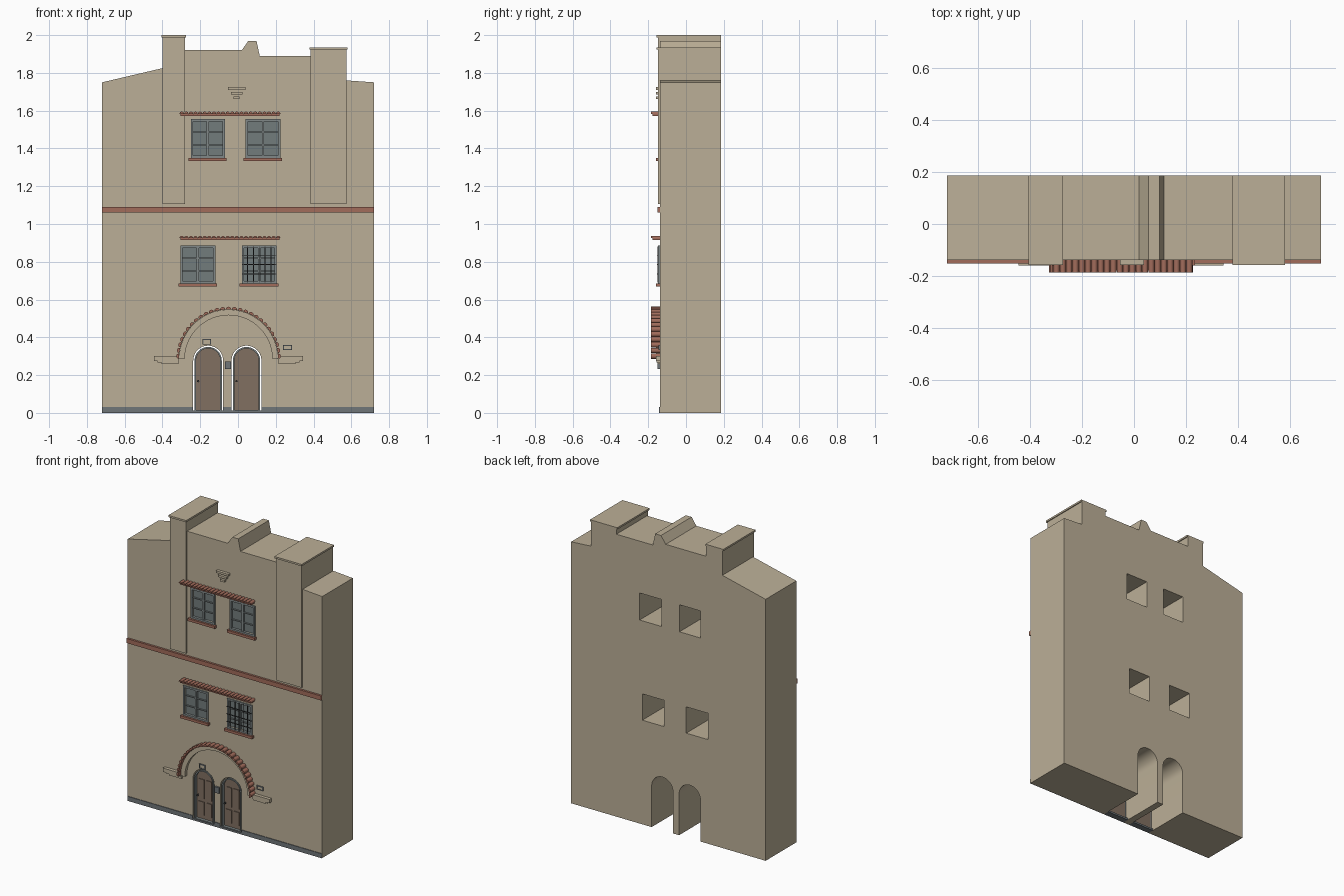
import bpy, bmesh
from math import pi, sin, cos, radians

cube = bpy.data.objects.get("Cube")
if cube:
    bpy.data.objects.remove(cube, do_unlink=True)


def material(name, rgb):
    m = bpy.data.materials.new(name)
    m.use_nodes = True
    m.diffuse_color = (*rgb, 1)
    m.node_tree.nodes["Principled BSDF"].inputs["Base Color"].default_value = (*rgb, 1)
    return m


STUCCO = material("sand stucco", (0.50, 0.43, 0.31))
CLAY = material("terracotta", (0.36, 0.15, 0.105))
FRAME = material("grey frame", (0.22, 0.25, 0.25))
GLASS = material("window glass", (0.17, 0.20, 0.20))
STONE = material("grey stone", (0.16, 0.18, 0.19))
WOOD = material("brown wood", (0.22, 0.16, 0.12))
IRON = material("dark iron", (0.04, 0.04, 0.04))

WALL = -0.138   # front face of the wall
BACK = 0.186


def plate(name, loops, y0, y1, mat, smooth=False):
    """Extrude x-z outlines (inner outlines become holes) from y0 to y1."""
    curve = bpy.data.curves.new(name, "CURVE")
    curve.dimensions = "2D"
    curve.fill_mode = "BOTH"
    curve.extrude = abs(y1 - y0) / 2
    for loop in loops:
        s = curve.splines.new("POLY")
        s.points.add(len(loop) - 1)
        for p, (x, z) in zip(s.points, loop):
            p.co = (x, z, 0, 1)
        s.use_cyclic_u = True
    temp = bpy.data.objects.new(name, curve)
    mesh = bpy.data.meshes.new_from_object(temp)
    bpy.data.objects.remove(temp)
    bm = bmesh.new()
    bm.from_mesh(mesh)
    bmesh.ops.remove_doubles(bm, verts=bm.verts, dist=1e-5)
    for v in bm.verts:
        x, z, d = v.co
        v.co = (x, (y0 + y1) / 2 - d, z)
    bmesh.ops.recalc_face_normals(bm, faces=bm.faces)
    for f in bm.faces:
        f.smooth = smooth
    bm.to_mesh(mesh)
    bm.free()
    mesh.name = name
    mesh.materials.clear()
    mesh.materials.append(mat)
    mesh.set_sharp_from_angle(angle=radians(30))
    ob = bpy.data.objects.new(name, mesh)
    bpy.context.collection.objects.link(ob)
    return ob


def rect(x0, x1, z0, z1):
    return [(x0, z0), (x1, z0), (x1, z1), (x0, z1)]


def arc(cx, cz, r, a0=0, a1=pi, n=20):
    return [(cx + r * cos(a0 + (a1 - a0) * i / n), cz + r * sin(a0 + (a1 - a0) * i / n))
            for i in range(n + 1)]


def arched(cx, half, z0, spring):
    """Round-headed outline, from bottom right over to bottom left."""
    return [(cx + half, z0)] + arc(cx, spring, half) + [(cx - half, z0)]


# Layout of openings
DOORS = {"left": 0.045, "right": -0.158}
HALF, SPRING = 0.079, 0.277
WINDOWS = {"upper_right": (-0.25, -0.07, 1.35, 1.555), "upper_left": (0.04, 0.225, 1.35, 1.555),
           "lower_right": (-0.305, -0.12, 0.685, 0.885), "lower_left": (0.02, 0.205, 0.685, 0.885)}

# Wall with stepped parapet, door notches and window tunnels
outline = [(0.72, 0), (0.72, 1.75), (0.575, 1.76), (0.575, 1.93), (0.385, 1.93), (0.385, 1.89),
           (0.115, 1.89), (0.098, 1.97), (0.055, 1.97), (0.02, 1.92), (-0.28, 1.92),
           (-0.28, 1.99), (-0.40, 1.99), (-0.40, 1.825), (-0.72, 1.75), (-0.72, 0)]
for side in ("right", "left"):
    outline += arched(DOORS[side], HALF, 0, SPRING)[::-1]
holes = [rect(a + 0.012, b - 0.012, c + 0.012, d - 0.012) for a, b, c, d in WINDOWS.values()]
plate("wall", [outline] + holes, WALL, BACK, STUCCO, True)

# Pilasters and their caps
for side, x0, x1, top in (("right", -0.40, -0.28, 2.0), ("left", 0.385, 0.575, 1.935)):
    plate(side + "_pilaster", [rect(x0, x1, 1.105, top - 0.01)], -0.148, WALL, STUCCO)
    plate(side + "_pilaster_cap", [rect(x0 - 0.006, x1 + 0.006, top - 0.012, top)],
          -0.157, BACK, STUCCO)

# String course and plinth, broken at the doors
plate("string_course", [rect(-0.72, 0.72, 1.06, 1.09)], -0.152, WALL, CLAY)
r, l = DOORS["right"], DOORS["left"]
plate("plinth", [rect(-0.72, r - HALF, 0, 0.03), rect(r + HALF, l - HALF, 0, 0.03),
                 rect(l + HALF, 0.72, 0, 0.03)], -0.142, WALL, STONE)

# Windows
for name, (x0, x1, z0, z1) in WINDOWS.items():
    mid, t = (x0 + x1) / 2, 0.012
    inner = (x0 + t, x1 - t, z0 + t, z1 - t)
    plate(name + "_surround", [rect(x0, x1, z0, z1), rect(*inner)], -0.147, -0.12, FRAME)
    plate(name + "_glass", [rect(*inner)], -0.130, -0.126, GLASS)
    plate(name + "_mullion", [rect(mid - 0.006, mid + 0.006, z0 + t, z1 - t)],
          -0.142, -0.130, FRAME)
    rails = [z0 + (z1 - z0) * k / 3 for k in (1, 2)]
    plate(name + "_glazing_bars", [rect(x0 + t, x1 - t, z - 0.003, z + 0.003) for z in rails],
          -0.138, -0.130, FRAME)
    plate(name + "_sill", [rect(x0 - 0.011, x1 + 0.009, z0 - 0.017, z0)], -0.160, WALL, CLAY)

# Iron grille on one lower window
x0, x1, z0, z1 = WINDOWS["lower_left"]
plate("grille_uprights", [rect(x - 0.002, x + 0.002, z0 + 0.005, z1 - 0.005) for x in
      [x0 + (x1 - x0) * k / 6 for k in range(1, 6)]], -0.151, -0.147, IRON)
plate("grille_rails", [rect(x0, x1, z - 0.002, z + 0.002) for z in
      [z0 + (z1 - z0) * k / 4 for k in (1, 2, 3)]], -0.154, -0.151, IRON)

# Tiled canopies over each pair of windows
for name, z in (("upper", 1.573), ("lower", 0.915)):
    plate(name + "_canopy_board", [rect(-0.305, 0.22, z, z + 0.010)], -0.178, WALL, CLAY)
    step = 0.535 / 22
    tiles = [arc(-0.31 + step * (i + 0.5), z + 0.0105, step * 0.47, n=8) for i in range(22)]
    plate(name + "_canopy_tiles", tiles, -0.186, WALL, CLAY, True)

# Entrance arch with a crest of barrel tiles
AX, AZ = -0.05, 0.285
plate("entrance_arch", [arc(AX, AZ, 0.262, n=40) + arc(AX, AZ, 0.232, pi, 0, 40)],
      -0.160, WALL, STUCCO, True)
tiles = []
for i in range(27):
    a = pi * (i + 0.5) / 27
    tiles.append(arc(AX + 0.263 * cos(a), AZ + 0.263 * sin(a), 0.0142,
                     a - pi / 2, a + pi / 2, 8))
plate("arch_tiles", tiles, -0.186, WALL, CLAY, True)

# Stepped imposts either side of the arch
for side, s in (("left", 1), ("right", -1)):
    for i, (reach, z) in enumerate(((0.395, 0.275), (0.375, 0.267), (0.355, 0.258))):
        a, b = sorted((AX + s * 0.265, AX + s * reach))
        plate(f"{side}_impost_{i}", [rect(a, b, z, 0.30 if i == 0 else z + 0.009)],
              -0.160 + 0.005 * i, WALL, STUCCO)

# Stepped ornament under the parapet
for i, half in enumerate((0.046, 0.031, 0.016)):
    z = 1.71 - 0.024 * i
    plate(f"parapet_ornament_{i}", [rect(-0.007 - half, -0.007 + half, z, z + 0.014)],
          -0.158, WALL, STUCCO)

# Doors with frame, panels, knob and threshold
for side, cx in DOORS.items():
    name = side + "_door"
    plate(name + "_frame", [arched(cx, 0.072, 0.01, SPRING), arched(cx, 0.064, 0.016, SPRING)],
          -0.137, -0.108, FRAME, True)
    plate(name, [arched(cx, 0.0645, 0.015, SPRING)], -0.118, -0.108, WOOD, True)
    panels = []
    for s in (-1, 1):
        a, b = sorted((cx + s * 0.008, cx + s * 0.048))
        panels += [rect(a, b, 0.04, 0.13), rect(a, b, 0.15, 0.28)]
    plate(name + "_panels", panels, -0.123, -0.118, WOOD)
    plate(name + "_knob", [arc(cx - 0.053, 0.168, 0.006, 0, 2 * pi * 11 / 12, 11)],
          -0.131, -0.118, IRON)
    plate(name + "_threshold", [rect(cx - HALF, cx + HALF, 0, 0.012)], -0.142, -0.10, STONE)

# Blank wall plaques and the letter box
for name, x, z, w, h in (("right_plaque", -0.165, 0.376, 0.022, 0.015),
                         ("left_plaque", 0.262, 0.347, 0.024, 0.013)):
    plate(name + "_rim", [rect(x - w, x + w, z - h, z + h),
          rect(x - w + 0.005, x + w - 0.005, z - h + 0.005, z + h - 0.005)], -0.146, WALL, STONE)
    plate(name, [rect(x - w + 0.005, x + w - 0.005, z - h + 0.005, z + h - 0.005)],
          -0.143, WALL, STUCCO)
plate("letter_box", [rect(-0.068, -0.036, 0.232, 0.272)], -0.150, WALL, STONE)
